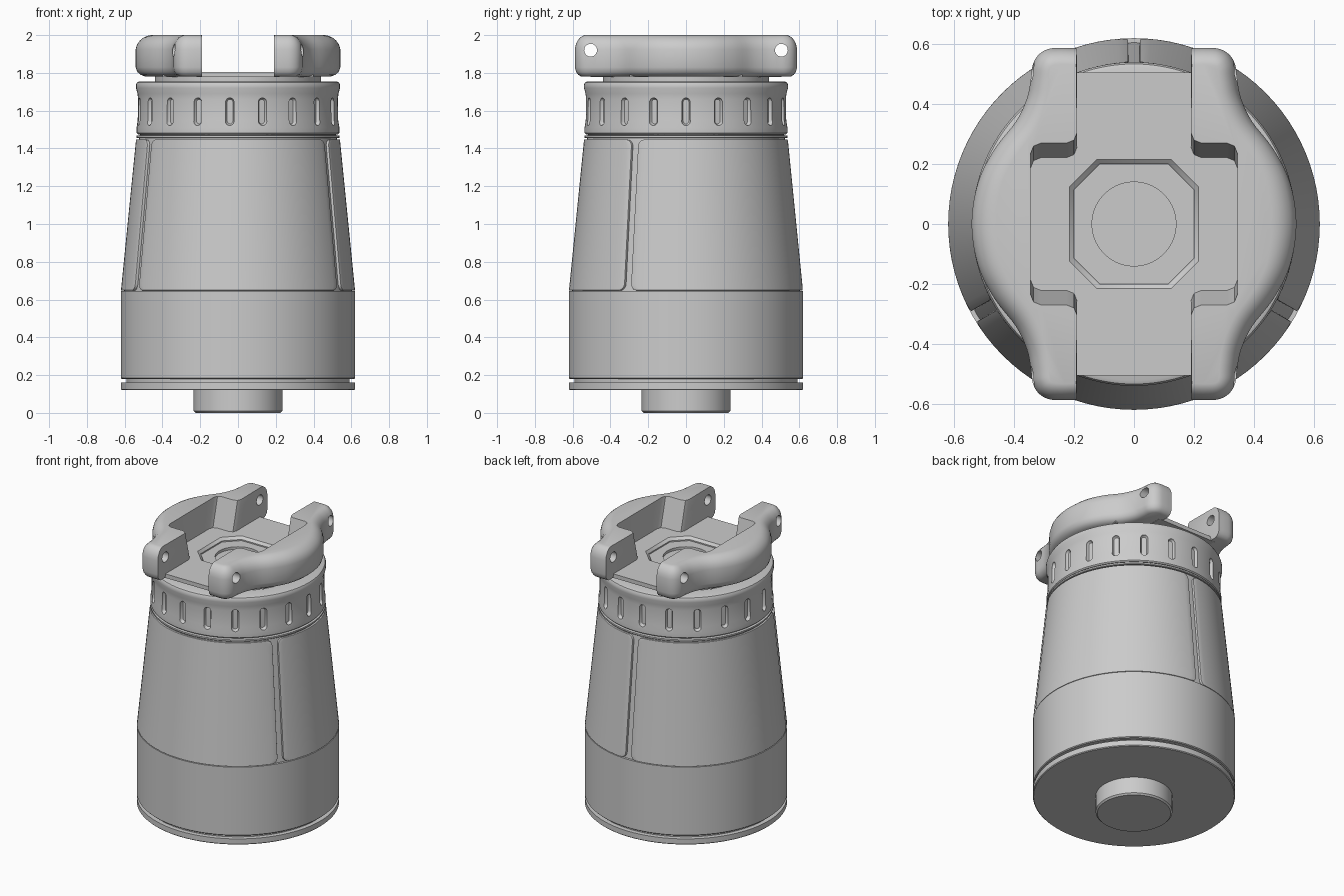
import bpy, bmesh, math
from mathutils import Vector, Matrix

if "Cube" in bpy.data.objects:
    bpy.data.objects.remove(bpy.data.objects["Cube"], do_unlink=True)

GREY = (0.6, 0.6, 0.6, 1.0)
grey = bpy.data.materials.new("plain_grey")
grey.use_nodes = True
grey.diffuse_color = GREY
grey.node_tree.nodes["Principled BSDF"].inputs["Base Color"].default_value = GREY


def make_object(name, bm):
    bmesh.ops.recalc_face_normals(bm, faces=bm.faces)
    mesh = bpy.data.meshes.new(name)
    bm.to_mesh(mesh)
    bm.free()
    mesh.materials.append(grey)
    obj = bpy.data.objects.new(name, mesh)
    bpy.context.collection.objects.link(obj)
    return obj


def activate(obj):
    bpy.ops.object.select_all(action='DESELECT')
    obj.select_set(True)
    bpy.context.view_layer.objects.active = obj


def apply_modifiers(obj):
    activate(obj)
    for name in [m.name for m in obj.modifiers]:
        bpy.ops.object.modifier_apply(modifier=name)


def shade(obj):
    activate(obj)
    bpy.ops.object.shade_smooth_by_angle(angle=math.radians(32))


def cut(obj, cutter):
    cutter.hide_render = True
    mod = obj.modifiers.new("cut", 'BOOLEAN')
    mod.operation = 'DIFFERENCE'
    mod.solver = 'EXACT'
    mod.object = cutter
    apply_modifiers(obj)
    bpy.data.objects.remove(cutter, do_unlink=True)


def lathe(name, profile, closed=False, steps=96):
    bm = bmesh.new()
    verts = [bm.verts.new((r, 0, z)) for r, z in profile]
    pairs = list(zip(verts, verts[1:] + verts[:1] if closed else verts[1:]))
    edges = [bm.edges.new(p) for p in pairs]
    bmesh.ops.spin(bm, geom=verts + edges, axis=(0, 0, 1), cent=(0, 0, 0),
                   angle=math.tau, steps=steps, use_merge=True)
    bmesh.ops.remove_doubles(bm, verts=bm.verts, dist=0.00001)
    return make_object(name, bm)


def loft(bm, rings):
    """Skin a stack of equal point rings and cap both ends."""
    rows = [[bm.verts.new(p) for p in ring] for ring in rings]
    n = len(rows[0])
    for a, b in zip(rows, rows[1:]):
        for i in range(n):
            j = (i + 1) % n
            bm.faces.new((a[i], a[j], b[j], b[i]))
    bm.faces.new(rows[0])
    bm.faces.new(rows[-1])


def smooth_path(points, n=4):
    """Catmull-Rom curve through the points."""
    p = [Vector(q) for q in points]
    p = [2 * p[0] - p[1]] + p + [2 * p[-1] - p[-2]]
    path = []
    for a, b, c, d in zip(p, p[1:], p[2:], p[3:]):
        for k in range(n):
            t = k / n
            path.append(0.5 * (2 * b + (c - a) * t + (2 * a - 5 * b + 4 * c - d) * t ** 2
                               + (3 * b - a - 3 * c + d) * t ** 3))
    return path + [p[-2]]


# Turned body: foot, base disc, groove, lower band and tapered core
LOW, HIGH, GAP_DEPTH = 0.645, 1.447, 0.015


def cone_radius(z):
    return 0.62 - 0.1 * (z - LOW)


shade(lathe("body", [
    (0, 0), (0.225, 0), (0.235, 0.01), (0.235, 0.12), (0.615, 0.12), (0.62, 0.125),
    (0.62, 0.16), (0.59, 0.16), (0.59, 0.18), (0.615, 0.18), (0.62, 0.185), (0.62, LOW),
    (cone_radius(LOW) - GAP_DEPTH, LOW), (cone_radius(HIGH) - GAP_DEPTH, 1.455),
    (0.535, 1.455), (0.538, 1.458), (0.538, 1.468), (0.52, 1.47), (0.52, 1.5), (0, 1.5)]))

# Three raised side panels with rounded corners
CORNER, COLS = 0.035, 36
arc = [CORNER * (1 - math.cos(k * math.pi / 10)) for k in range(6)]
heights = [LOW + 0.004 + a for a in arc] + [HIGH - a for a in reversed(arc)]
for index, name in enumerate(("left_panel", "right_panel", "front_panel")):
    middle = math.radians((30, 150, 270)[index])
    bm = bmesh.new()
    rows = []
    for z in heights:
        edge = max(0, CORNER - min(z - heights[0], heights[-1] - z))
        inset = CORNER - math.sqrt(max(0, CORNER ** 2 - edge ** 2))
        r = cone_radius(z)
        half = math.pi / 3 - (0.02 + inset) / r
        angles = [middle + half * (2 * c / COLS - 1) for c in range(COLS + 1)]
        rows.append([bm.verts.new((r * math.cos(a), r * math.sin(a), z)) for a in angles])
    for a, b in zip(rows, rows[1:]):
        for c in range(COLS):
            bm.faces.new((a[c], a[c + 1], b[c + 1], b[c]))
    panel = make_object(name, bm)
    if panel.data.polygons[0].normal.dot((math.cos(middle), math.sin(middle), 0)) < 0:
        panel.data.flip_normals()
    solid = panel.modifiers.new("thickness", 'SOLIDIFY')
    solid.thickness = 0.02
    solid.offset = -1
    soft = panel.modifiers.new("soft_edge", 'BEVEL')
    soft.width = 0.006
    soft.segments = 2
    soft.limit_method = 'ANGLE'
    soft.angle_limit = math.radians(50)
    apply_modifiers(panel)
    shade(panel)

# Grip collar with flared lip and nineteen slots
collar = lathe("grip_collar", [
    (0.4, 1.475), (0.53, 1.475), (0.537, 1.482), (0.537, 1.51), (0.531, 1.55), (0.529, 1.66),
    (0.532, 1.69), (0.54, 1.72), (0.54, 1.738), (0.534, 1.75), (0.522, 1.755), (0.4, 1.755)],
    closed=True, steps=114)
bm = bmesh.new()
for k in range(19):
    turn = Matrix.Rotation(math.tau * k / 19, 3, 'Z')
    rings = []
    for r, w in ((0.512, 0.015), (0.519, 0.021), (0.56, 0.028)):
        ring = []
        for s in range(16):
            a = math.tau * (s + 0.5) / 16
            z = 1.595 + w * math.sin(a) + math.copysign(0.05, math.sin(a))
            ring.append(turn @ Vector((r, w * math.cos(a), z)))
        rings.append(ring)
    loft(bm, rings)
cut(collar, make_object("slot_cutter", bm))
shade(collar)

# Neck with a shallow round recess in its top
shade(lathe("neck", [(0, 1.765), (0.14, 1.765), (0.14, 1.782), (0.44, 1.782), (0.44, 1.74)]))

# Cross-shaped top plate with an octagonal opening
corner = [(0.4, 0), (0.4, 0.3), (0.22, 0.3), (0.22, 0.505)]
side = corner + [(-x, y) for x, y in reversed(corner)]
outline = side + [(-x, -y) for x, y in side]
outline = [p for i, p in enumerate(outline) if p != outline[i - 1] and (p[1] != 0)]
bm = bmesh.new()
loft(bm, [[(x, y, z) for x, y in outline] for z in (1.779, 1.806)])
plate = make_object("top_plate", bm)


def octagon(half, z):
    flat = half * 0.57
    return [(half, -flat, z), (half, flat, z), (flat, half, z), (-flat, half, z),
            (-half, flat, z), (-half, -flat, z), (-flat, -half, z), (flat, -half, z)]


bm = bmesh.new()
loft(bm, [octagon(0.2, 1.76), octagon(0.2, 1.79), octagon(0.22, 1.81), octagon(0.22, 1.85)])
cut(plate, make_object("octagon_cutter", bm))
shade(plate)

# Pair of curved jaws with drilled lugs
half_outer = [(0.19, 0.586), (0.24, 0.588), (0.285, 0.584), (0.318, 0.565), (0.338, 0.53),
              (0.345, 0.48), (0.357, 0.42), (0.393, 0.343), (0.465, 0.25), (0.52, 0.14), (0.542, 0)]
half_inner = [(0.345, 0.18), (0.335, 0.205), (0.31, 0.215), (0.225, 0.215), (0.2, 0.225), (0.19, 0.25)]
outer = smooth_path(half_outer + [(x, -y) for x, y in reversed(half_outer[:-1])])
normals = []
for i in range(len(outer)):
    t = (outer[min(i + 1, len(outer) - 1)] - outer[max(i - 1, 0)]).normalized()
    normals.append(Vector((-t.y, t.x)))
layers = [(1.78, 0.035), (1.79, 0.018), (1.805, 0.006), (1.83, 0), (1.925, 0), (1.95, 0.005),
          (1.97, 0.014), (1.987, 0.028), (1.996, 0.042), (2.0, 0.056)]
for name, sx in (("left_jaw", 1), ("right_jaw", -1)):
    rings = []
    for z, inset in layers:
        slope = 0.055 * (z - 1.78) / 0.22
        ring = [p - n * inset * (1.5 - 0.9 * abs(p.y)) for p, n in zip(outer, normals)]
        inner = [Vector((x, y + slope)) for x, y in half_inner]
        ring += [Vector((p.x, -p.y)) for p in reversed(inner)] + inner
        rings.append([(sx * p.x, p.y, z) for p in ring])
    bm = bmesh.new()
    loft(bm, rings)
    jaw = make_object(name, bm)
    bm = bmesh.new()
    for y in (-0.505, 0.505):
        place = Matrix.Translation((sx * 0.3, y, 1.92)) @ Matrix.Rotation(math.pi / 2, 4, 'Y')
        bmesh.ops.create_cone(bm, cap_ends=True, segments=24, radius1=0.034,
                              radius2=0.034, depth=0.5, matrix=place)
    cut(jaw, make_object("pin_hole_cutter", bm))
    shade(jaw)
